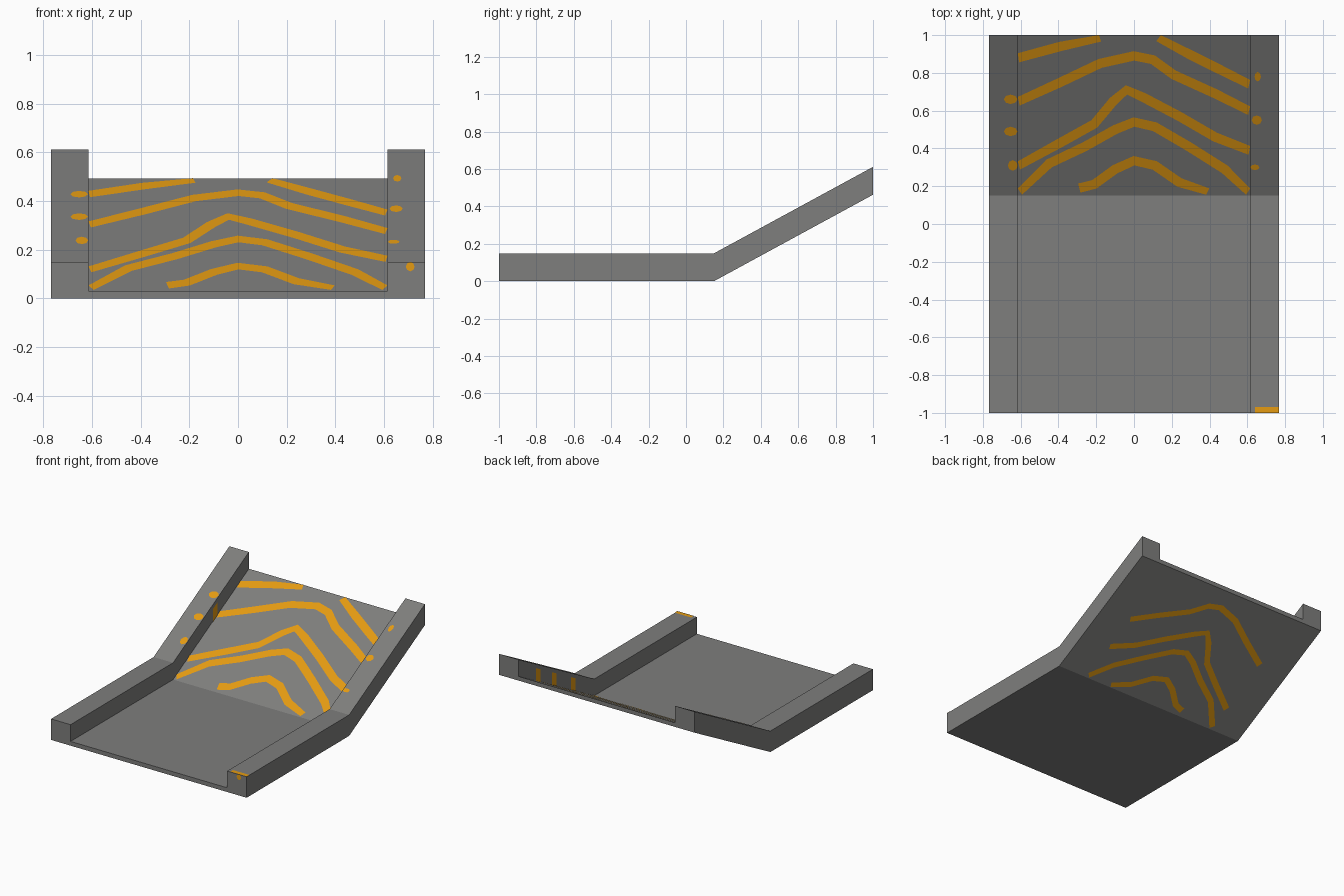
import bpy, math

if "Cube" in bpy.data.objects:
    bpy.data.objects.remove(bpy.data.objects["Cube"])

SLOPE = 0.462 / 0.85
W, IN, DECK, RAIL, BEND = 0.768, 0.615, 0.03, 0.149, 0.15


def material(name, rgb):
    m = bpy.data.materials.new(name)
    m.diffuse_color = (*rgb, 1)
    m.use_nodes = True
    m.node_tree.nodes["Principled BSDF"].inputs["Base Color"].default_value = m.diffuse_color
    return m


grey = material("grey", (0.21, 0.21, 0.205))
orange = material("orange", (0.78, 0.33, 0.006))


def add(name, verts, faces, mat):
    me = bpy.data.meshes.new(name)
    me.from_pydata(verts, [], faces)
    me.materials.append(mat)
    ob = bpy.data.objects.new(name, me)
    bpy.context.collection.objects.link(ob)
    return ob


def base(y):
    return max(0.0, (y - BEND) * SLOPE)


# Tray: U-shaped section swept along the flat and up the ramp
section = [(-W, 0), (-IN, 0), (IN, 0), (W, 0), (W, RAIL), (IN, RAIL),
           (IN, DECK), (-IN, DECK), (-IN, RAIL), (-W, RAIL)]
n = len(section)
verts = [(x, y, base(y) + z) for y in (-1, BEND, 1) for x, z in section]
faces = []
for s in range(2):
    for i in range(n):
        j = (i + 1) % n
        faces.append((s * n + j, s * n + i, s * n + n + i, s * n + n + j))
caps = [(0, 1, 7, 8, 9), (1, 2, 6, 7), (2, 3, 4, 5, 6)]
faces += caps
faces += [tuple(2 * n + i for i in reversed(c)) for c in caps]
add("ramp_tray", verts, faces, grey)


# Painted chevrons: ribbons following plan-view centre lines
def ribbon(name, pts, height, half=0.025, flip=False):
    vs, fs = [], []
    for i, (x, y) in enumerate(pts):
        a, b = pts[max(i - 1, 0)], pts[min(i + 1, len(pts) - 1)]
        dx, dy = b[0] - a[0], b[1] - a[1]
        l = math.hypot(dx, dy)
        for s in (-half, half):
            px = max(-IN, min(IN, x - dy / l * s))
            py = max(BEND + 0.005, min(1, y + dx / l * s))
            vs.append((px, py, base(py) + height))
    for i in range(len(pts) - 1):
        f = (2 * i, 2 * i + 2, 2 * i + 3, 2 * i + 1)
        fs.append(f[::-1] if flip else f)
    add(name, vs, fs, orange)


stripes = [
    [(-.29, .19), (-.21, .21), (-.10, .29), (0, .335), (.11, .31), (.24, .22), (.39, .165)],
    [(-.61, .17), (-.45, .32), (-.26, .41), (-.10, .50), (0, .54), (.11, .515),
     (.29, .41), (.48, .29), (.61, .17)],
    [(-.615, .31), (-.39, .43), (-.21, .53), (-.11, .65), (-.04, .71), (.05, .67),
     (.24, .57), (.43, .46), (.615, .39)],
    [(-.615, .65), (-.39, .75), (-.18, .85), (0, .89), (.10, .87), (.21, .79),
     (.43, .69), (.615, .60)],
    [(-.615, .88), (-.39, .94), (-.18, .99)],
    [(.13, .99), (.29, .90), (.45, .82), (.615, .74)],
]
for k, line in enumerate(stripes):
    ribbon(f"deck_stripe_{k + 1}", line, DECK + 0.002)

# The same chevrons, a little shorter, on the underside of the ramp
for k, line in enumerate(stripes[:4]):
    short = [(x * 0.87, y) for x, y in line]
    ribbon(f"underside_stripe_{k + 1}", short, -0.002, 0.019, True)


# Paint dabs on the rail tops
def dab(name, x, y, rx, ry):
    ring = [(x + rx * math.cos(t * math.pi / 4), y + ry * math.sin(t * math.pi / 4))
            for t in range(8)]
    add(name, [(a, b, base(b) + RAIL + 0.002) for a, b in ring], [tuple(range(8))], orange)


for k, d in enumerate([(-.653, .66, .036, .025), (-.653, .49, .036, .025),
                       (-.642, .31, .026, .028), (.655, .78, .017, .025),
                       (.65, .55, .027, .025), (.64, .30, .024, .015)]):
    dab(f"rail_dab_{k + 1}", *d)

# Paint ticks on the inner faces of the rails
for k, (side, y) in enumerate([(1, .39), (1, .60), (1, .78), (-1, .62)]):
    x = side * (IN - 0.002)
    q = [(x, y + a, base(y + a) + h) for a, h in
         ((-.025, DECK), (.025, DECK), (.025, .12), (-.025, .12))]
    add(f"rail_tick_{k + 1}", q, [(3, 2, 1, 0) if side > 0 else (0, 1, 2, 3)], orange)

# Marks on the front end of the right rail
z = RAIL + 0.002
add("rail_end_strip", [(.64, -1, z), (W, -1, z), (W, -.97, z), (.64, -.97, z)],
    [(0, 1, 2, 3)], orange)
add("rail_end_dot", [(.708 + .018 * math.cos(t * math.pi / 4), -1.001,
                      .13 + .019 * math.sin(t * math.pi / 4)) for t in range(8)],
    [tuple(range(8))], orange)
